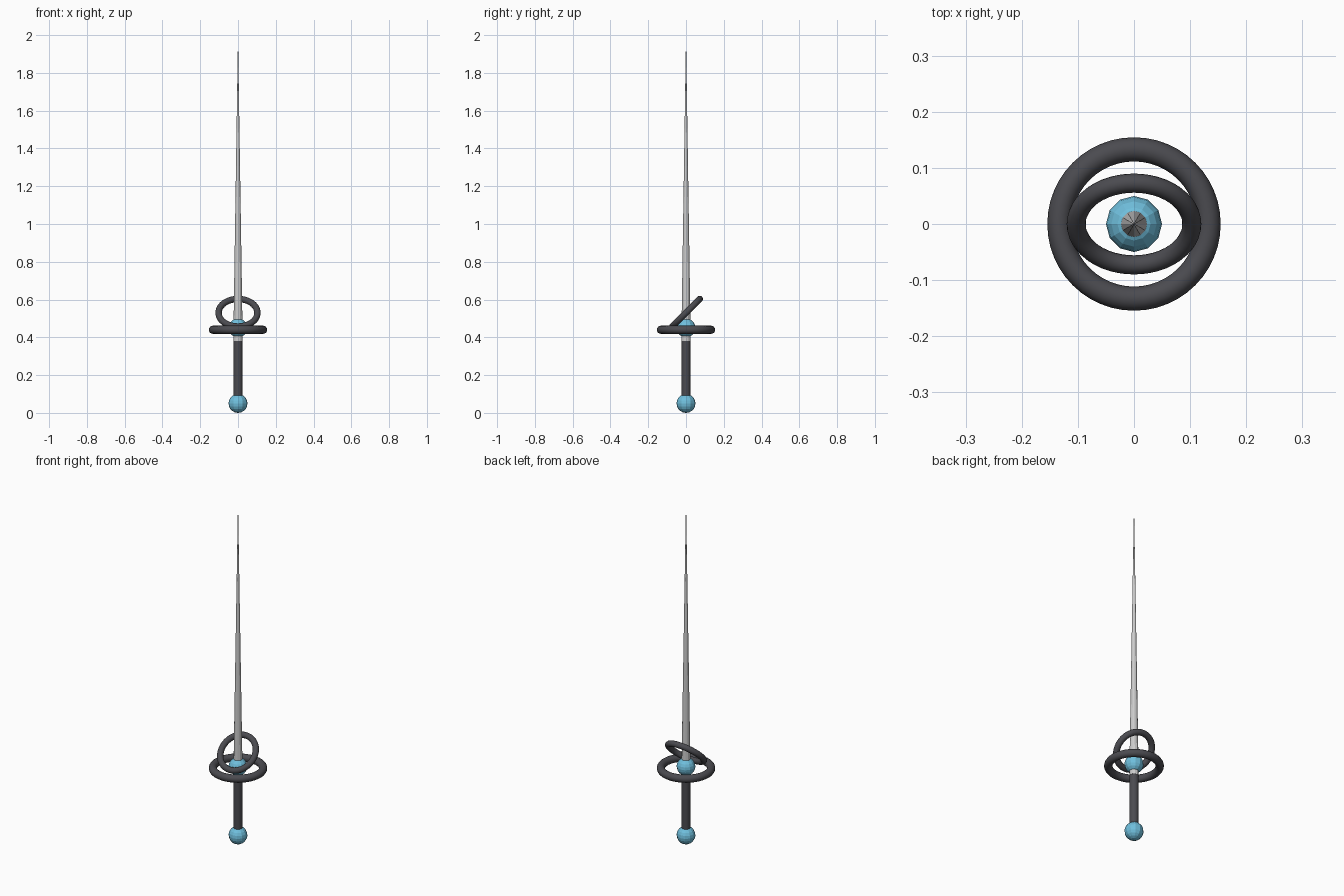
import bpy, math

if "Cube" in bpy.data.objects:
    bpy.data.objects.remove(bpy.data.objects["Cube"])


def material(name, rgb):
    m = bpy.data.materials.new(name)
    m.diffuse_color = (*rgb, 1)
    m.use_nodes = True
    m.node_tree.nodes["Principled BSDF"].inputs["Base Color"].default_value = m.diffuse_color
    return m


dark = material("dark_metal", (0.07, 0.07, 0.08))
blue = material("blue_gem", (0.16, 0.52, 0.72))


def finish(name, mat=None, smooth=False):
    ob = bpy.context.object
    ob.name = name
    if mat:
        ob.data.materials.append(mat)
    if smooth:
        bpy.ops.object.shade_smooth_by_angle(angle=math.radians(40))
    return ob


def cone(name, r1, r2, z1, z2, mat=None, smooth=False):
    bpy.ops.mesh.primitive_cone_add(vertices=12, radius1=r1, radius2=r2,
                                    depth=z2 - z1, location=(0, 0, (z1 + z2) / 2))
    return finish(name, mat, smooth)


def ball(name, z):
    bpy.ops.mesh.primitive_uv_sphere_add(segments=12, ring_count=10, radius=0.05,
                                         location=(0, 0, z))
    return finish(name, blue)


def ring(name, major, minor, z, tilt=0):
    bpy.ops.mesh.primitive_torus_add(major_radius=major, minor_radius=minor,
                                     major_segments=48, minor_segments=16,
                                     location=(0, 0, z), rotation=(tilt, 0, 0))
    return finish(name, dark, True)


# Pommel and collar balls
ball("pommel", 0.05)
ball("collar_ball", 0.45)

# Handle
cone("grip", 0.024, 0.024, 0.06, 0.38, dark, True)

# Long tapering blade
cone("blade", 0.025, 0.0, 0.38, 2.0)

# Flat guard ring and tilted finger ring
ring("guard_ring", 0.133, 0.0215, 0.44)
ring("finger_ring", 0.103, 0.017, 0.53, math.radians(45))
